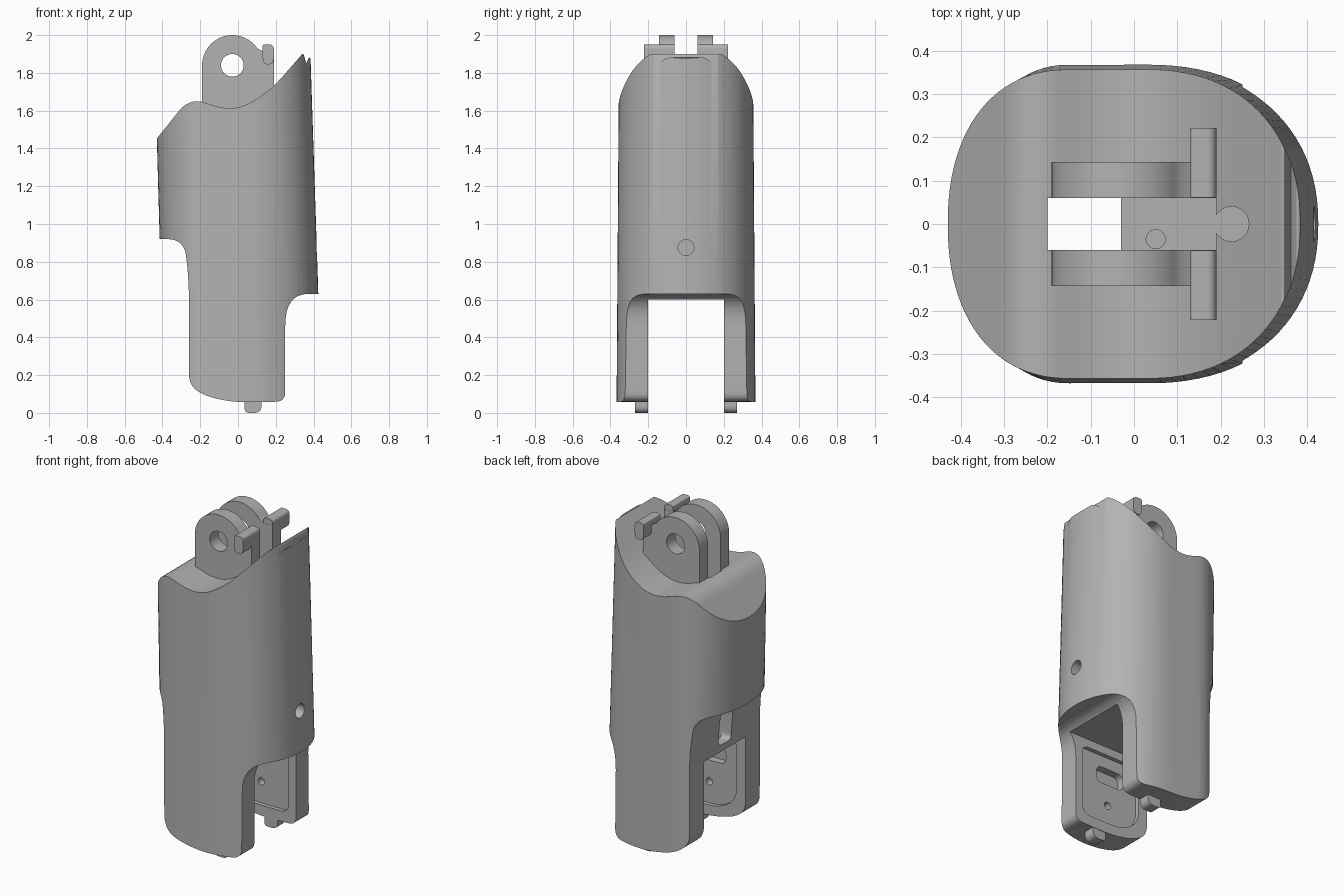
import bpy
import bmesh
from math import cos, sin, pi
from mathutils import Vector

cube = bpy.data.objects.get("Cube")
if cube:
    bpy.data.objects.remove(cube, do_unlink=True)

grey = bpy.data.materials.new("plain_grey")
grey.use_nodes = True
colour = (0.45, 0.45, 0.45, 1)
grey.diffuse_color = colour
grey.node_tree.nodes["Principled BSDF"].inputs["Base Color"].default_value = colour


def rounded(corners, steps=8):
    """Outline from (u, v, round length) corners."""
    out = []
    for i, (u, v, r) in enumerate(corners):
        p = Vector((u, v))
        if r == 0:
            out.append(p)
            continue
        ends = []
        for j in (i - 1, (i + 1) % len(corners)):
            d = Vector(corners[j][:2]) - p
            ends.append(p + d.normalized() * min(r, d.length * 0.49))
        for k in range(steps + 1):
            t = k / steps
            out.append(ends[0] * (1 - t) ** 2 + p * 2 * t * (1 - t) + ends[1] * t * t)
    return out


def box(u0, u1, v0, v1, r=0):
    return rounded([(u0, v0, r), (u1, v0, r), (u1, v1, r), (u0, v1, r)], 5)


def circle(u, v, r, n=32):
    return [Vector((u + r * cos(2 * pi * i / n), v + r * sin(2 * pi * i / n))) for i in range(n)]


def loft(name, rings):
    """Closed solid through rings of 3D points."""
    bm = bmesh.new()
    rows = [[bm.verts.new(p) for p in ring] for ring in rings]
    n = len(rows[0])
    for a, b in zip(rows, rows[1:]):
        for i in range(n):
            j = (i + 1) % n
            bm.faces.new((a[i], a[j], b[j], b[i]))
    bm.faces.new(rows[0])
    bm.faces.new(rows[-1])
    bmesh.ops.recalc_face_normals(bm, faces=bm.faces)
    mesh = bpy.data.meshes.new(name)
    bm.to_mesh(mesh)
    bm.free()
    mesh.materials.append(grey)
    obj = bpy.data.objects.new(name, mesh)
    bpy.context.collection.objects.link(obj)
    return obj


def prism(name, pts, w0, w1, axis="y"):
    place = {"x": lambda u, v, w: (w, u, v),
             "y": lambda u, v, w: (u, w, v),
             "z": lambda u, v, w: (u, v, w)}[axis]
    return loft(name, [[place(p[0], p[1], w) for p in pts] for w in (w0, w1)])


def activate(obj):
    bpy.ops.object.select_all(action="DESELECT")
    obj.select_set(True)
    bpy.context.view_layer.objects.active = obj


def combine(obj, cutter, operation="DIFFERENCE"):
    activate(obj)
    mod = obj.modifiers.new("cut", "BOOLEAN")
    mod.operation = operation
    mod.solver = "EXACT"
    mod.object = cutter
    bpy.ops.object.modifier_apply(modifier=mod.name)
    bpy.data.objects.remove(cutter, do_unlink=True)


def smooth(obj):
    activate(obj)
    bpy.ops.object.shade_smooth_by_angle(angle=0.5)


def oval(z, n=96):
    """Cross-section of the tapered body at height z."""
    right, left, half = 0.446 - 0.033 * z, 0.389 + 0.028 * z, 0.368 - 0.007 * z
    ring = []
    for i in range(n):
        c, s = cos(2 * pi * i / n), sin(2 * pi * i / n)
        px = abs(c) ** 0.91
        x = 0.03 + (right - 0.03) * px if c > 0 else -0.15 - (left - 0.15) * px
        ring.append((x, half * abs(s) ** 0.91 * (1 if s > 0 else -1), z))
    return ring


# Body: tapered oval trimmed to the side profile
body = loft("body", [oval(-0.1), oval(2.1)])
side = rounded([
    (-0.5, 1.365, 0), (-0.255, 1.67, 0.09), (-0.02, 1.59, 0.14), (0.17, 1.705, 0.1),
    (0.345, 1.905, 0.01), (0.362, 1.85, 0), (0.376, 1.885, 0.01), (0.5, 1.75, 0),
    (0.5, 0.63, 0), (0.25, 0.63, 0.17), (0.25, 0.06, 0.05), (-0.02, 0.055, 0.08),
    (-0.18, 0.09, 0.08), (-0.26, 0.15, 0.06), (-0.26, 0.7, 0.1), (-0.285, 0.92, 0.09),
    (-0.5, 0.92, 0)])
combine(body, prism("side_trim", side, -0.6, 0.6), "INTERSECT")

# Slot between the legs
combine(body, prism("leg_slot", box(-0.2, 0.2, -0.2, 0.6), -0.7, 0.7, "x"))
# Stepped well between the lugs, open to the slot
well = [(-0.2, 0.5), (-0.03, 0.5), (-0.03, 1.3), (0.19, 1.3), (0.19, 2.2), (-0.2, 2.2)]
combine(body, prism("well", well, -0.06, 0.06))
# Window in the back wall of the well
combine(body, prism("window", box(-0.06, 0.06, 0.64, 0.84, 0.03), -0.6, -0.1, "x"))
# Round bores
combine(body, prism("side_bore", circle(0, 0.875, 0.042), 0.27, 0.6, "x"))
combine(body, prism("top_bore", circle(0.225, 0, 0.04), 1.3, 2.2, "z"))
combine(body, prism("floor_bore", circle(0.05, -0.035, 0.022), 1.2, 1.4, "z"))

# Recesses on the inner leg faces
recess = rounded([(-0.2, 0.2, 0.08), (-0.08, 0.12, 0.08), (0.2, 0.12, 0.06),
                  (0.2, 0.55, 0.04), (-0.2, 0.55, 0.04)])
for s in (-1, 1):
    combine(body, prism("recess", recess, s * 0.15, s * 0.225))
    combine(body, prism("oval_pocket", box(-0.11, 0.08, 0.38, 0.48, 0.04), s * 0.15, s * 0.27))
    combine(body, prism("pin_hole", circle(0, 0.25, 0.022), s * 0.15, s * 0.27))
smooth(body)

# Lugs, cross pins and feet on both sides
eye = [Vector((-0.03 + 0.16 * cos(a), 1.84 + 0.16 * sin(a)))
       for a in [pi - i * (pi - 0.6) / 24 for i in range(25)]]
lug_outline = [Vector((-0.19, 1.45))] + eye + [
    Vector((0.13, 1.915)), Vector((0.19, 1.915)), Vector((0.19, 1.45))]
pin_outline = rounded([(0.13, 1.845, 0.04), (0.19, 1.845, 0.04),
                       (0.19, 1.95, 0.025), (0.13, 1.95, 0.012)])
foot_outline = rounded([(0.035, 0.0, 0.025), (0.125, 0.0, 0.04), (0.125, 0.1, 0), (0.035, 0.1, 0)])
for s, word in ((1, "back"), (-1, "front")):
    lug = prism(word + "_lug", lug_outline, s * 0.06, s * 0.143)
    combine(lug, prism("lug_hole", circle(-0.03, 1.84, 0.06), -0.3, 0.3))
    pin = prism(word + "_cross_pin", pin_outline, s * 0.061, s * 0.222)
    foot = prism(word + "_foot", foot_outline, s * 0.202, s * 0.27)
    for part in (lug, pin, foot):
        smooth(part)
